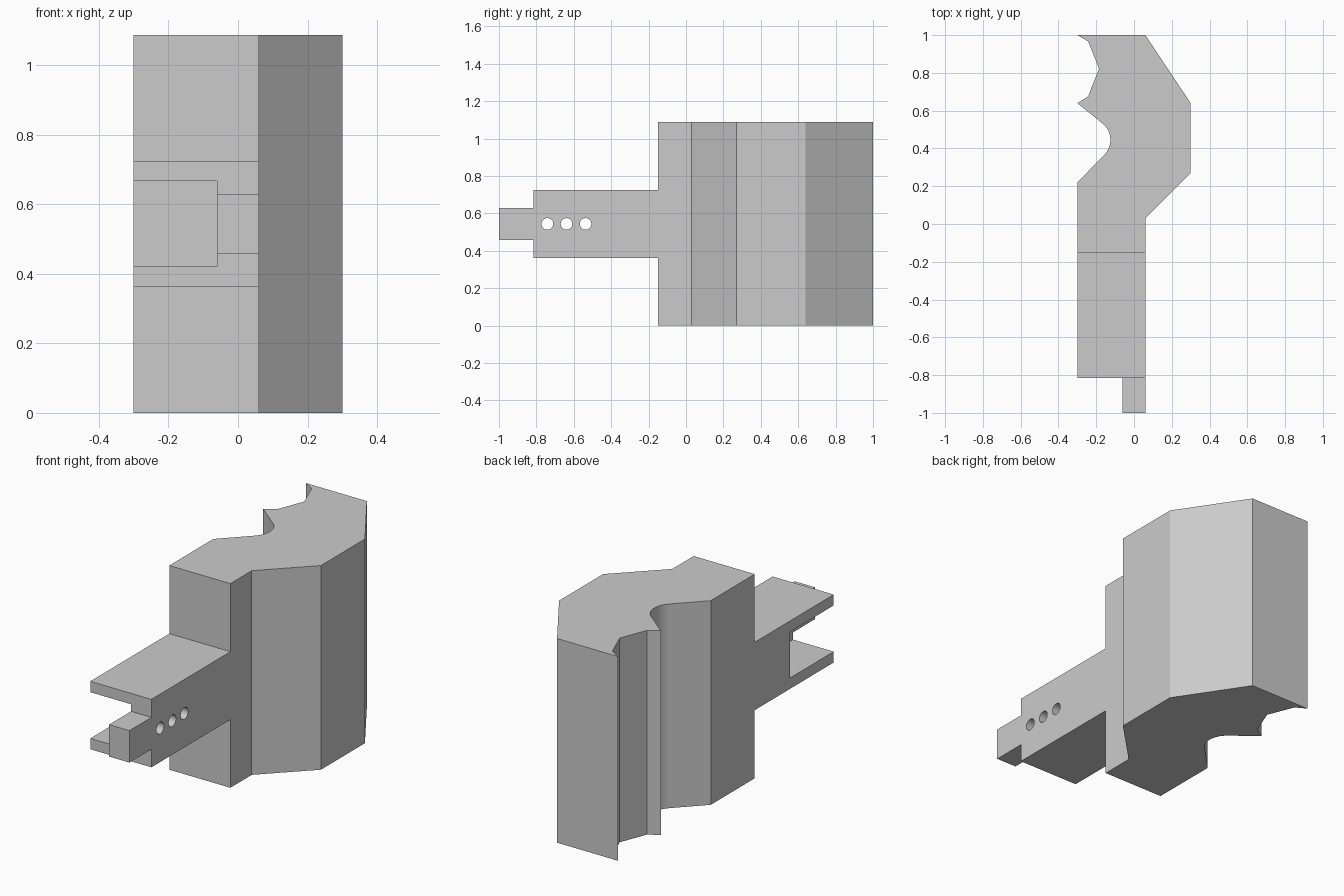
import bpy
import math

# Remove the default object
cube = bpy.data.objects.get("Cube")
if cube:
    bpy.data.objects.remove(cube, do_unlink=True)

grey = bpy.data.materials.new("plain grey")
grey.use_nodes = True
grey.diffuse_color = (0.6, 0.6, 0.6, 1)
grey.node_tree.nodes["Principled BSDF"].inputs["Base Color"].default_value = (0.6, 0.6, 0.6, 1)

MID = 0.544  # mid height of the whole part


def prism(name, outline, low, high):
    """Extrude a plan outline (counter-clockwise) between two heights."""
    n = len(outline)
    verts = [(x, y, z) for z in (low, high) for x, y in outline]
    faces = [tuple(reversed(range(n))), tuple(range(n, 2 * n))]
    faces += [(i, (i + 1) % n, n + (i + 1) % n, n + i) for i in range(n)]
    mesh = bpy.data.meshes.new(name)
    mesh.from_pydata(verts, [], faces)
    mesh.materials.append(grey)
    obj = bpy.data.objects.new(name, mesh)
    bpy.context.collection.objects.link(obj)
    return obj


def box(name, x0, x1, y0, y1, half_height):
    return prism(name, [(x0, y0), (x1, y0), (x1, y1), (x0, y1)],
                 MID - half_height, MID + half_height)


def combine(obj, other, operation):
    mod = obj.modifiers.new(operation.title(), 'BOOLEAN')
    mod.operation = operation
    mod.solver = 'EXACT'
    mod.object = other
    bpy.context.view_layer.objects.active = obj
    bpy.ops.object.modifier_apply(modifier=mod.name)
    bpy.data.objects.remove(other, do_unlink=True)


# Tall block: angular bulge on one side, rounded groove and faceted notch on the other
groove = [(-0.237 + 0.112 * math.cos(a), 0.445 + 0.112 * math.sin(a))
          for a in (math.radians(53 - 98 * i / 16) for i in range(17))]
outline = [(-0.30, -0.15), (0.06, -0.15), (0.06, 0.03), (0.30, 0.27),
           (0.30, 0.64), (0.06, 1.0), (-0.30, 1.0),
           (-0.243, 0.967), (-0.185, 0.822), (-0.243, 0.675), (-0.30, 0.64)]
outline += groove + [(-0.30, 0.22)]
body = prism("body", outline, 0, 2 * MID)

# Arm with an open pocket that leaves two prongs and a side plate
arm = box("arm", -0.30, 0.06, -0.815, -0.10, 0.181)
combine(arm, box("pocket_cutter", -0.40, -0.06, -0.90, -0.447, 0.123), 'DIFFERENCE')

# Tip extends the side plate
combine(arm, box("tip", -0.06, 0.06, -1.0, -0.75, 0.085), 'UNION')

# Three round holes through the side plate
for y in (-0.741, -0.639, -0.537):
    bpy.ops.mesh.primitive_cylinder_add(vertices=32, radius=0.031, depth=0.3,
                                        location=(0, y, MID),
                                        rotation=(0, math.pi / 2, 0))
    combine(arm, bpy.context.object, 'DIFFERENCE')

combine(body, arm, 'UNION')
body.name = "bracket_body"

# Smooth only the round surfaces
bpy.ops.object.select_all(action='DESELECT')
body.select_set(True)
bpy.context.view_layer.objects.active = body
bpy.ops.object.shade_smooth_by_angle(angle=math.radians(20))
